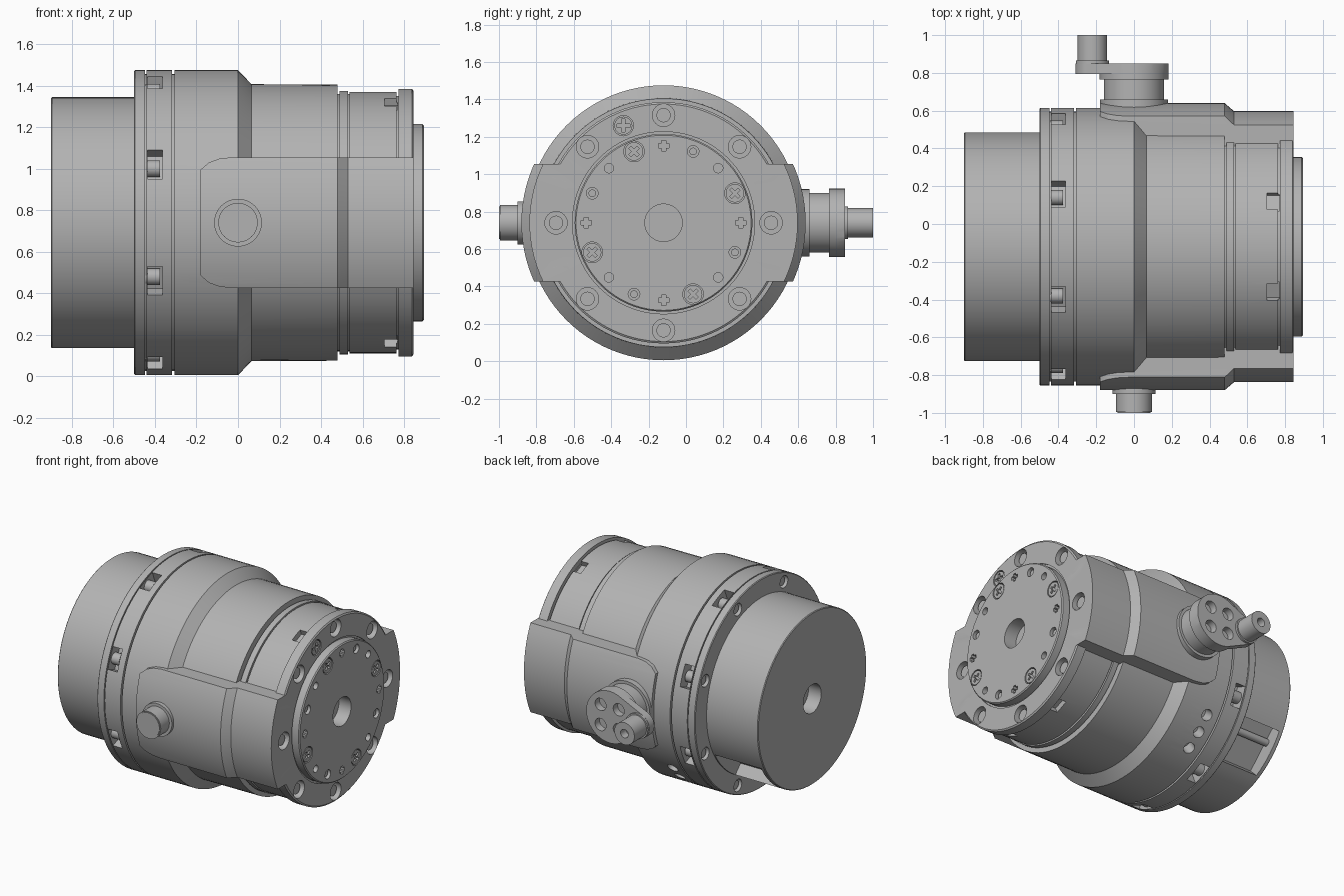
import bpy, bmesh
from math import pi, sin, cos, radians
from mathutils import Matrix, Vector

if "Cube" in bpy.data.objects:
    bpy.data.objects.remove(bpy.data.objects["Cube"])

AXIS = Vector((0, -0.12, 0.74))      # centre line of the barrel, parallel to x

mat = bpy.data.materials.new("machined_grey")
mat.use_nodes = True
GREY = (0.45, 0.45, 0.45, 1)
mat.diffuse_color = GREY
mat.node_tree.nodes["Principled BSDF"].inputs["Base Color"].default_value = GREY

# local z of a prism points along +x or +y
ALONG_X = Matrix(((0, 0, 1, 0), (1, 0, 0, 0), (0, 1, 0, 0), (0, 0, 0, 1)))
ALONG_Y = Matrix(((1, 0, 0, 0), (0, 0, 1, 0), (0, -1, 0, 0), (0, 0, 0, 1)))


def make(name, bm):
    bmesh.ops.recalc_face_normals(bm, faces=bm.faces)
    me = bpy.data.meshes.new(name)
    bm.to_mesh(me)
    bm.free()
    me.materials.append(mat)
    ob = bpy.data.objects.new(name, me)
    ob.location = AXIS
    bpy.context.collection.objects.link(ob)
    return ob


def revolve(name, profile, n=96):
    bm = bmesh.new()
    rings = [[bm.verts.new((x, r * cos(2 * pi * i / n), r * sin(2 * pi * i / n)))
              for i in range(n)] for x, r in profile]
    for a, b in zip(rings, rings[1:] + rings[:1]):
        for i in range(n):
            j = (i + 1) % n
            bm.faces.new((a[i], a[j], b[j], b[i]))
    bmesh.ops.remove_doubles(bm, verts=bm.verts, dist=1e-5)
    return make(name, bm)


def prism(bm, m, pts, depth):
    low = [bm.verts.new(m @ Vector((x, y, 0))) for x, y in pts]
    top = [bm.verts.new(m @ Vector((x, y, depth))) for x, y in pts]
    bm.faces.new(low[::-1])
    bm.faces.new(top)
    for i in range(len(pts)):
        j = (i + 1) % len(pts)
        bm.faces.new((low[i], low[j], top[j], top[i]))


def circle(r, n=32):
    return [(r * cos(2 * pi * i / n), r * sin(2 * pi * i / n)) for i in range(n)]


def rect(w, h):
    return [(-w, -h), (w, -h), (w, h), (-w, h)]


def plus(r, w):
    quarter = [(r, -w), (r, w), (w, w)]
    turn = lambda p, k: [(p[0], p[1]), (-p[1], p[0]), (-p[0], -p[1]), (p[1], -p[0])][k]
    return [turn(p, k) for k in range(4) for p in quarter]


def on_face(x, radius, deg):
    """Frame facing +x at a polar position (degrees from +y towards +z)."""
    a = radians(deg)
    return Matrix.Translation((x, radius * cos(a), radius * sin(a))) @ ALONG_X


def on_side(x, radius, deg):
    """Frame facing outward from the barrel."""
    return Matrix.Rotation(radians(deg), 4, 'X') @ Matrix.Translation((x, radius, 0)) @ ALONG_Y


def at_y(x, y):
    return Matrix.Translation((x, y, 0)) @ ALONG_Y


def boolean(ob, other, op):
    mod = ob.modifiers.new("cut", 'BOOLEAN')
    mod.operation, mod.object, mod.solver = op, other, 'EXACT'
    bpy.context.view_layer.objects.active = ob
    bpy.ops.object.modifier_apply(modifier=mod.name)
    bpy.data.objects.remove(other)


# barrel with flange, grooves, shoulder and end cover
barrel = revolve("barrel", [
    (-0.8, 0), (-0.8, 0.1), (-0.9, 0.1), (-0.9, 0.6), (-0.895, 0.605), (-0.5, 0.605),
    (-0.5, 0.73), (-0.495, 0.735), (-0.447, 0.735), (-0.447, 0.715), (-0.44, 0.715),
    (-0.44, 0.735), (-0.318, 0.735), (-0.318, 0.715), (-0.306, 0.715), (-0.306, 0.735),
    (0, 0.735), (0.065, 0.667), (0.48, 0.665), (0.48, 0.62), (0.49, 0.62), (0.49, 0.635),
    (0.53, 0.635), (0.53, 0.62), (0.537, 0.62), (0.537, 0.63), (0.763, 0.63),
    (0.763, 0.61), (0.772, 0.61), (0.772, 0.645), (0.838, 0.645), (0.845, 0.635),
    (0.845, 0.487), (0.835, 0.487), (0.835, 0.475), (0.888, 0.475), (0.895, 0.468),
    (0.895, 0.1), (0.8, 0.1), (0.8, 0)])

# side pads: a ring trimmed by a rounded slab outline, fused to the barrel
pads = revolve("side_pads", [(-0.3, 0.56), (-0.3, 0.76), (0.48, 0.76), (0.53, 0.717),
                             (0.845, 0.717), (0.845, 0.56)])
corner = [(-0.03, 0.315), (-0.09, 0.308), (-0.14, 0.29), (-0.18, 0.255)]
outline = [(0.95, 0.315)] + corner + [(x, -z) for x, z in corner[::-1]] + [(0.95, -0.315)]
slab = bmesh.new()
prism(slab, at_y(0, -1), outline, 2)
boolean(pads, make("slab", slab), 'INTERSECT')
boolean(barrel, pads, 'UNION')

# holes, slots and the connector recess
cut = bmesh.new()
screws = bmesh.new()
bolts = bmesh.new()
crosses = bmesh.new()
for k in range(8):
    a = 45 * k
    prism(cut, on_face(0.79, 0.575, a), circle(0.06), 0.1)
    prism(bolts, on_face(0.78, 0.575, a), circle(0.038), 0.045)
    b = a + 22.5
    prism(cut, on_face(-0.53, 0.67, b), circle(0.043), 0.065)
    prism(bolts, on_face(-0.485, 0.67, b), circle(0.03), 0.03)
    prism(cut, on_side(-0.4, 0.65, b), rect(0.037, 0.075), 0.12)
    prism(bolts, on_face(-0.445, 0.68, b), circle(0.04), 0.07)
for a in (67.5, 112.5, 247.5, 292.5):
    prism(cut, on_side(0.737, 0.59, a), rect(0.032, 0.048), 0.1)
for k in range(16):
    a = 22.5 * k
    kind = k % 4
    if kind == 0:
        prism(cut, on_face(0.865, 0.413, a), plus(0.028, 0.012), 0.1)
    elif kind == 1:
        prism(cut, on_face(0.87, 0.413, a), circle(0.055), 0.1)
        prism(screws, on_face(0.86, 0.413, a), circle(0.049), 0.033)
        cross = on_face(0.878, 0.413, a) @ Matrix.Rotation(pi / 4, 4, 'Z')
        prism(crosses, cross, plus(0.031, 0.008), 0.1)
    else:
        prism(cut, on_face(0.85, 0.413, a), circle(0.025 if kind == 2 else 0.031), 0.1)
        if kind == 3:
            prism(bolts, on_face(0.84, 0.413, a), circle(0.02), 0.04)
prism(cut, on_face(0.82, 0.562, 112.5), circle(0.054), 0.1)
prism(screws, on_face(0.81, 0.562, 112.5), circle(0.048), 0.033)
prism(crosses, on_face(0.828, 0.562, 112.5), plus(0.035, 0.009), 0.1)
for a in (-37.5, -47, -56.5):
    prism(cut, on_side(-0.22, 0.65, a), circle(0.038), 0.2)
prism(cut, on_side(-0.69, 0.5, -45), rect(0.18, 0.16), 0.2)
boolean(barrel, make("hole_cutter", cut), 'DIFFERENCE')
cover_screws = make("cover_screws", screws)
boolean(cover_screws, make("cross_cutter", crosses), 'DIFFERENCE')
flange_bolts = make("flange_bolts", bolts)

# rod lying in the connector recess
rod = bmesh.new()
prism(rod, Matrix.Rotation(radians(-45), 4, 'X') @ Matrix.Translation((-0.88, 0.515, 0.05))
      @ ALONG_X, circle(0.025, 20), 0.39)
connector_rod = make("connector_rod", rod)

# front trunnion pin with collar
pin = bmesh.new()
prism(pin, at_y(0, -0.875), circle(0.095, 48), 0.2)
prism(pin, at_y(0, -0.78), circle(0.115, 48), 0.1)
prism(pin, at_y(0, -0.88), circle(0.088, 48), 0.01)
front_pin = make("front_pin", pin)
collar = bmesh.new()
prism(collar, at_y(0, -0.78), circle(0.115, 48), 0.005)
prism(collar, at_y(0, -0.775), circle(0.115, 48), 0.01)
front_collar = make("front_collar", collar)

# rear trunnion
hub = bmesh.new()
prism(hub, at_y(0, 0.7), circle(0.16, 48), 0.2)
prism(hub, at_y(0, 0.68), circle(0.18, 48), 0.1)
rear_trunnion = make("rear_trunnion", hub)

# crank: drilled disc, tapered arm and end pin
disc = bmesh.new()
prism(disc, at_y(0, 0.885), circle(0.182, 64), 0.085)
crank_disc = make("crank_disc", disc)
hull = bmesh.new()
for y in (0.915, 0.97):
    for cx, r in ((0, 0.182), (-0.22, 0.09)):
        for x, z in circle(r, 64):
            hull.verts.new((cx + x, y, z))
geom = bmesh.ops.convex_hull(hull, input=hull.verts)
bmesh.ops.dissolve_limit(hull, angle_limit=0.001, verts=hull.verts, edges=hull.edges)
boolean(crank_disc, make("crank_arm", hull), 'UNION')
holes = bmesh.new()
for k in range(4):
    a = pi / 4 + k * pi / 2
    prism(holes, at_y(0.1 * cos(a), 0.92) @ Matrix.Translation((0, 0.1 * sin(a), 0)),
          circle(0.043), 0.1)
boolean(crank_disc, make("crank_holes", holes), 'DIFFERENCE')
tip = bmesh.new()
prism(tip, at_y(-0.22, 0.94), circle(0.088, 40), 0.045)
crank_boss = make("crank_boss", tip)
end = bmesh.new()
prism(end, at_y(-0.22, 0.95), circle(0.078, 40), 0.17)
crank_pin = make("crank_pin", end)
bore = bmesh.new()
prism(bore, at_y(-0.22, 1.06), circle(0.03), 0.1)
boolean(crank_pin, make("pin_bore", bore), 'DIFFERENCE')

# smooth rounds, sharp edges
bpy.ops.object.select_all(action='DESELECT')
for ob in (barrel, cover_screws, flange_bolts, connector_rod, front_pin, front_collar,
           rear_trunnion, crank_disc, crank_boss, crank_pin):
    ob.select_set(True)
bpy.context.view_layer.objects.active = barrel
bpy.ops.object.shade_smooth_by_angle(angle=radians(30))
